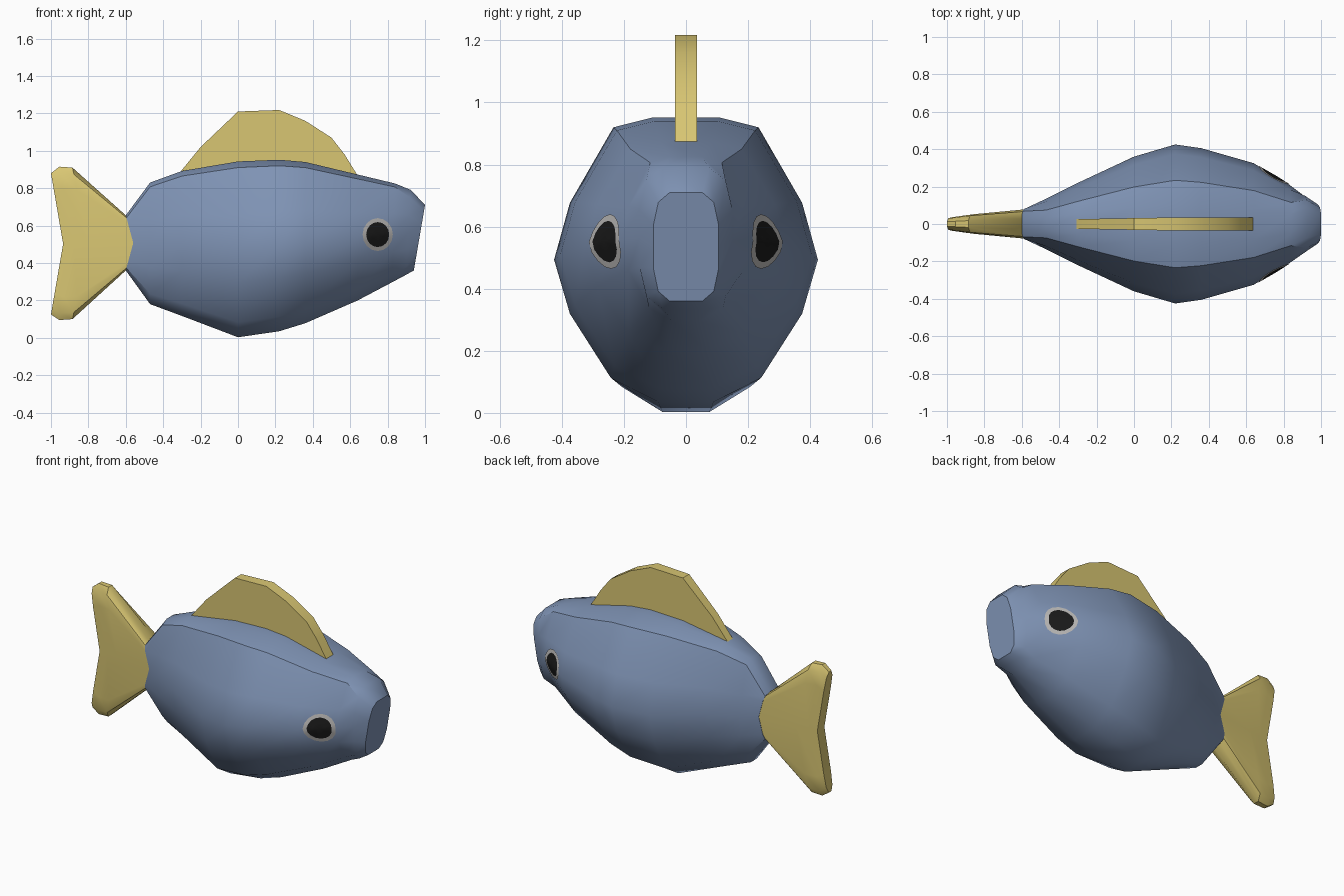
import bpy, bmesh, math
from mathutils import Vector
from mathutils.bvhtree import BVHTree

if "Cube" in bpy.data.objects:
    bpy.data.objects.remove(bpy.data.objects["Cube"])


def mat(name, rgb):
    m = bpy.data.materials.new(name)
    m.diffuse_color = (*rgb, 1)
    m.use_nodes = True
    m.node_tree.nodes["Principled BSDF"].inputs["Base Color"].default_value = m.diffuse_color
    return m


BLUE = mat("slate blue", (0.21, 0.29, 0.455))
YELLOW = mat("fin yellow", (0.69, 0.565, 0.17))
WHITE = mat("eye grey", (0.48, 0.47, 0.46))
BLACK = mat("eye black", (0.01, 0.01, 0.01))


def finish(bm, name, mats, angle=35):
    bmesh.ops.recalc_face_normals(bm, faces=bm.faces)
    me = bpy.data.meshes.new(name)
    bm.to_mesh(me)
    ob = bpy.data.objects.new(name, me)
    bpy.context.collection.objects.link(ob)
    for m in mats:
        me.materials.append(m)
    bpy.ops.object.select_all(action='DESELECT')
    ob.select_set(True)
    bpy.context.view_layer.objects.active = ob
    bpy.ops.object.shade_smooth_by_angle(angle=math.radians(angle))
    return ob


# half cross-sections as (fraction of half width, fraction of half height)
OVAL = [(.25, 1), (.55, .93), (.88, .4), (1, 0), (.88, -.38), (.57, -.83), (.21, -1)]
SLAB = [(.35, 1), (.85, .91), (1, .7), (1, 0), (1, -.7), (.85, -.91), (.35, -1)]
NOSE = [(.5, 1), (.85, .82), (1, .4), (1, 0), (1, -.4), (.85, -.82), (.5, -1)]


def loft(stations):
    """Stations: x, z low, z high, half width, section, tilt, bow."""
    bm = bmesh.new()
    rings = []
    for x, lo, hi, w, sec, tilt, bow in stations:
        mid, half = (lo + hi) / 2, (hi - lo) / 2
        loop = sec + [(-a, b) for a, b in reversed(sec)]
        rings.append([bm.verts.new((x + tilt * b + bow * abs(b), a * w, mid + b * half))
                      for a, b in loop])
    for r, s in zip(rings, rings[1:]):
        n = len(r)
        for i in range(n):
            bm.faces.new((r[i], r[(i + 1) % n], s[(i + 1) % n], s[i]))
    # end caps, split across so bowed ends stay V-shaped
    for r in (rings[0], rings[-1]):
        n = len(r)
        for i in range(n // 2 - 1):
            bm.faces.new((r[i], r[i + 1], r[n - 2 - i], r[n - 1 - i]))
    return bm


# body
body = loft([
    (-.56, .36, .655, .08, SLAB, 0, -.04),
    (-.47, .18, .83, .135, OVAL, 0, 0),
    (-.30, .117, .892, .22, OVAL, 0, 0),
    (0, .003, .943, .36, OVAL, 0, 0),
    (.22, .035, .952, .425, OVAL, 0, 0),
    (.36, .078, .94, .405, OVAL, 0, 0),
    (.64, .2, .873, .325, OVAL, 0, 0),
    (.83, .295, .825, .21, OVAL, .01, 0),
    (.91, .335, .79, .15, NOSE, .015, 0),
    (.97, .36, .71, .105, NOSE, .03, 0)])
finish(body, "body", [BLUE])
body.normal_update()
tree = BVHTree.FromBMesh(body)

# tail fin
finish(loft([
    (-.56, .36, .655, .078, SLAB, 0, -.04),
    (-.80, .10, .91, .052, SLAB, 0, -.085),
    (-.88, .095, .915, .042, SLAB, 0, -.075),
    (-.935, .125, .88, .035, SLAB, 0, -.065)]), "tail_fin", [YELLOW])

# dorsal fin: outline pushed out to a plate, thinner towards the tail
outline = [(-.31, .885), (-.2, 1.02), (0, 1.21), (.22, 1.218), (.36, 1.16), (.5, 1.07),
           (.57, .98), (.638, .87), (.58, .85), (.3, .88), (0, .88), (-.25, .85)]
bm = bmesh.new()
sides = [[bm.verts.new((x, s * (.026 + .009 * min(1, max(0, (x + .3) / .5))), z))
          for x, z in outline] for s in (-1, 1)]
for s in sides:
    bm.faces.new(s)
for i in range(len(outline)):
    j = (i + 1) % len(outline)
    bm.faces.new((sides[0][i], sides[0][j], sides[1][j], sides[1][i]))
finish(bm, "dorsal_fin", [YELLOW])


# eyes: thin discs laid on the body, dark pupil with a pale rim
def eye(side, name):
    def spot(r, t):
        x, z = .747 + r * .081 * math.cos(t), .552 + r * .088 * math.sin(t)
        hit = tree.ray_cast(Vector((x, side * 2, z)), Vector((0, -side, 0)))[0]
        return bm.verts.new((x, hit.y + side * .006, z))
    bm = bmesh.new()
    n = 16
    centre = spot(0, 0)
    rings = [[spot(r, math.tau * i / n) for i in range(n)] for r in (.38, .76, 1)]
    for i in range(n):
        j = (i + 1) % n
        bm.faces.new((centre, rings[0][i], rings[0][j])).material_index = 1
        for k in range(2):
            f = bm.faces.new((rings[k][i], rings[k + 1][i], rings[k + 1][j], rings[k][j]))
            f.material_index = 1 - k
    ob = finish(bm, name, [WHITE, BLACK])
    # make the disc face outwards
    if ob.data.polygons[0].normal.y * side < 0:
        ob.data.flip_normals()


eye(-1, "right_eye")
eye(1, "left_eye")
body.free()
